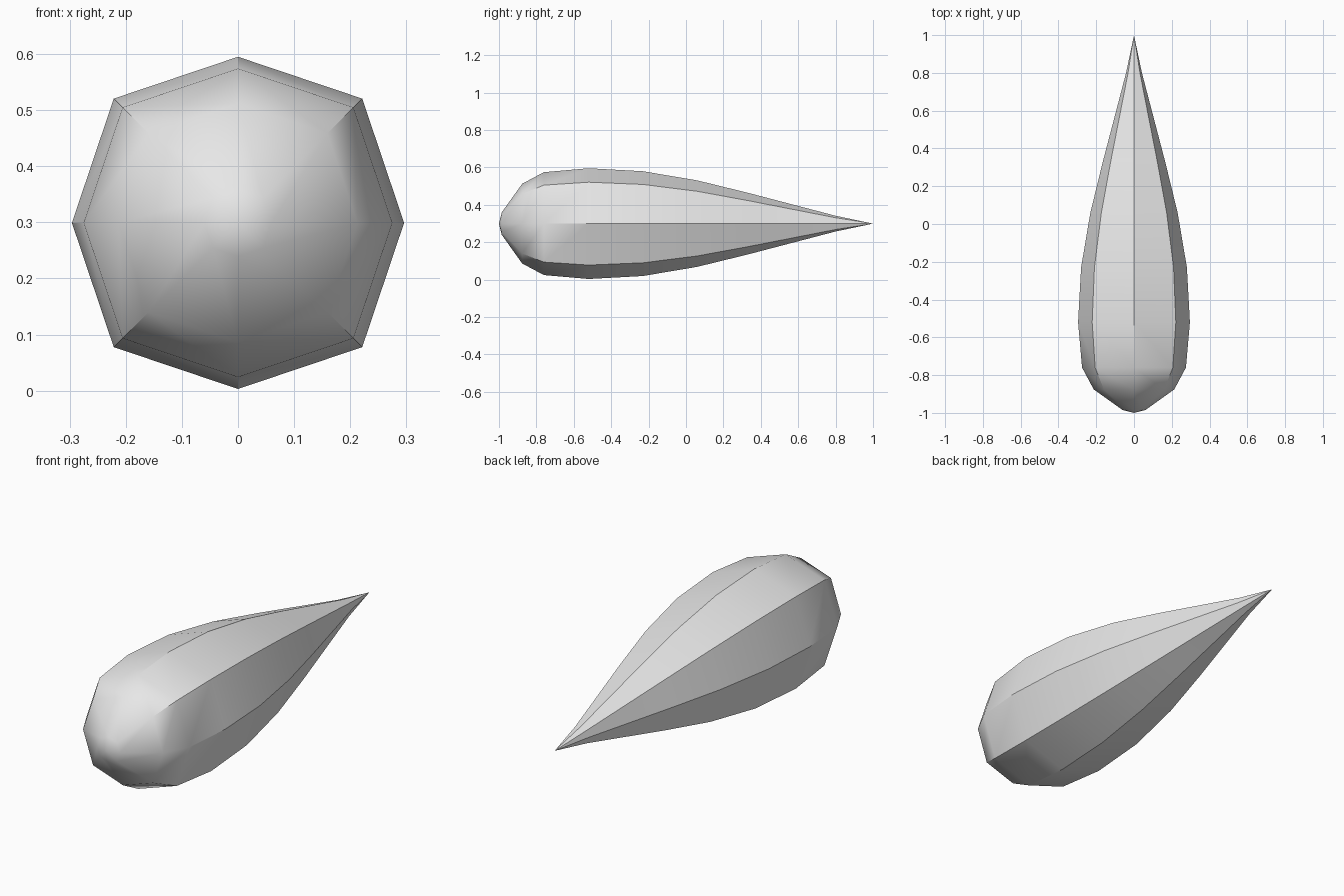
import bpy, bmesh, math

cube = bpy.data.objects.get("Cube")
if cube:
    bpy.data.objects.remove(cube, do_unlink=True)

AXIS_HEIGHT = 0.299
DIAGONAL_SWELL = 1.058
SIDES = 8

# (position along y, radius) from the blunt nose towards the pointed tail
PROFILE = [(-0.985, 0.06), (-0.876, 0.213), (-0.76, 0.275), (-0.52, 0.296),
           (-0.23, 0.28), (0.06, 0.231), (0.33, 0.165), (0.8, 0.042)]


def make_material(name, colour):
    mat = bpy.data.materials.new(name)
    mat.use_nodes = True
    mat.diffuse_color = colour
    mat.node_tree.nodes["Principled BSDF"].inputs["Base Color"].default_value = colour
    return mat


def ring(bm, y, radius):
    verts = []
    for i in range(SIDES):
        angle = math.tau * i / SIDES
        r = radius * (DIAGONAL_SWELL if i % 2 else 1)
        verts.append(bm.verts.new((r * math.cos(angle), y, AXIS_HEIGHT + r * math.sin(angle))))
    return verts


# Teardrop body: eight-sided rings bridged together, closed by two poles
bm = bmesh.new()
rings = [ring(bm, y, r) for y, r in PROFILE]
nose = bm.verts.new((0, -1, AXIS_HEIGHT))
tail = bm.verts.new((0, 1, AXIS_HEIGHT))
for i in range(SIDES):
    j = (i + 1) % SIDES
    bm.faces.new((nose, rings[0][i], rings[0][j]))
    bm.faces.new((tail, rings[-1][j], rings[-1][i]))
    for a, b in zip(rings, rings[1:]):
        bm.faces.new((a[i], b[i], b[j], a[j]))
bmesh.ops.recalc_face_normals(bm, faces=bm.faces)

mesh = bpy.data.meshes.new("teardrop_body")
bm.to_mesh(mesh)
bm.free()
body = bpy.data.objects.new("teardrop_body", mesh)
bpy.context.collection.objects.link(body)
mesh.materials.append(make_material("light grey", (0.8, 0.8, 0.8, 1)))

# Smooth nose, crisp lengthwise ridges
bpy.ops.object.select_all(action="DESELECT")
body.select_set(True)
bpy.context.view_layer.objects.active = body
bpy.ops.object.shade_smooth_by_angle(angle=math.radians(34.5))
